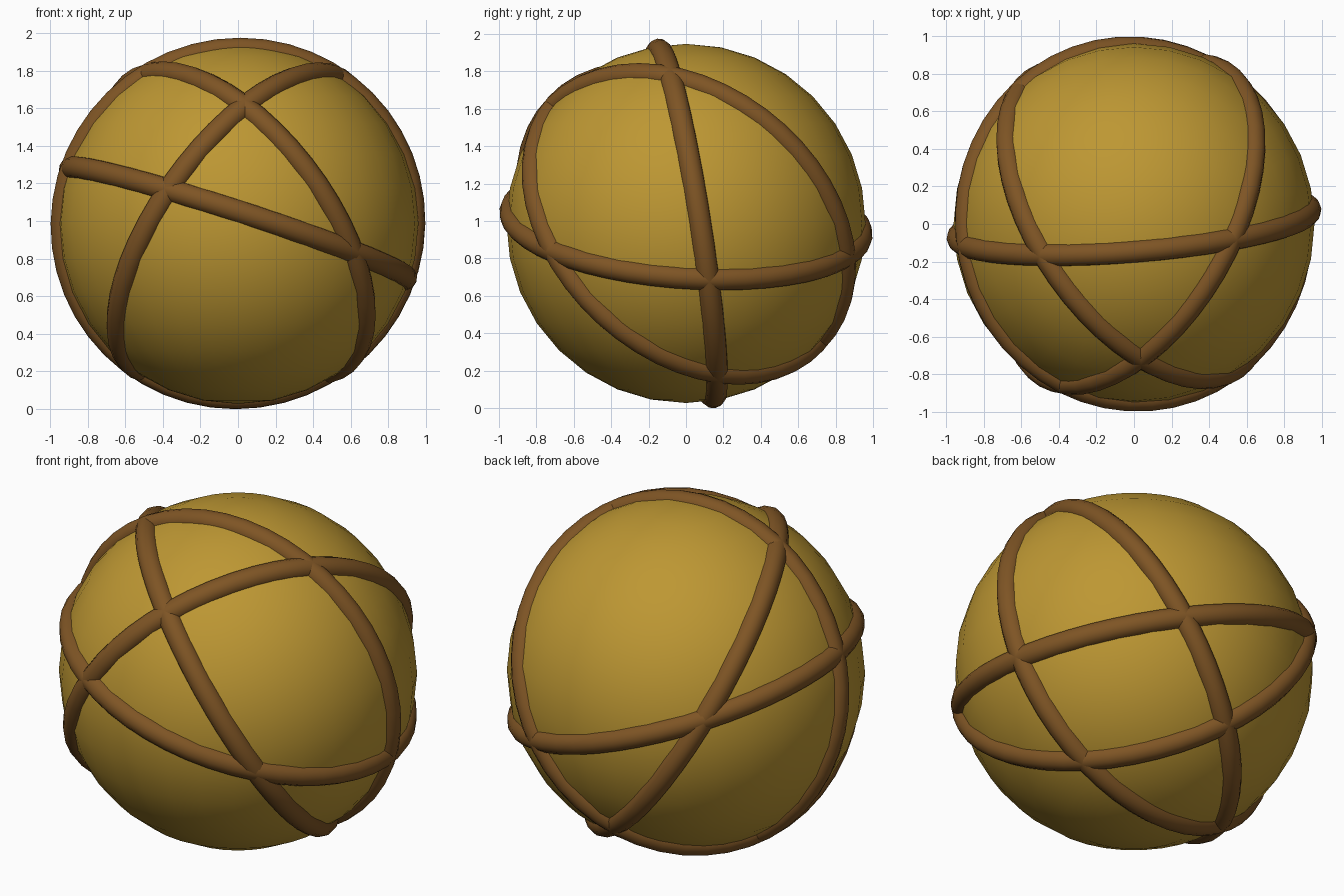
import bpy
from mathutils import Vector

if "Cube" in bpy.data.objects:
    bpy.data.objects.remove(bpy.data.objects["Cube"])

CENTER = Vector((0, 0, 0.987))


def material(name, rgb):
    m = bpy.data.materials.new(name)
    m.diffuse_color = (*rgb, 1)
    m.use_nodes = True
    m.node_tree.nodes["Principled BSDF"].inputs["Base Color"].default_value = m.diffuse_color
    return m


gold = material("ochre gold", (0.51, 0.31, 0.033))
brown = material("wood brown", (0.21, 0.09, 0.018))


def finish(name, mat):
    ob = bpy.context.object
    ob.name = name
    ob.data.materials.append(mat)
    bpy.ops.object.shade_smooth()


# ball body
bpy.ops.mesh.primitive_uv_sphere_add(segments=32, ring_count=16, radius=0.96, location=CENTER)
finish("ball", gold)

# four bands lying on great circles, given by their plane normals
normals = [(-0.08, 0.983, 0.155), (0.309, 0.066, 0.949),
           (0.697, 0.491, 0.521), (-0.732, 0.428, 0.53)]
for i, n in enumerate(normals):
    rot = Vector(n).to_track_quat('Z', 'Y').to_euler()
    bpy.ops.mesh.primitive_torus_add(major_radius=0.938, minor_radius=0.062,
                                     major_segments=48, minor_segments=12,
                                     location=CENTER, rotation=rot)
    finish(f"band_{i + 1}", brown)
